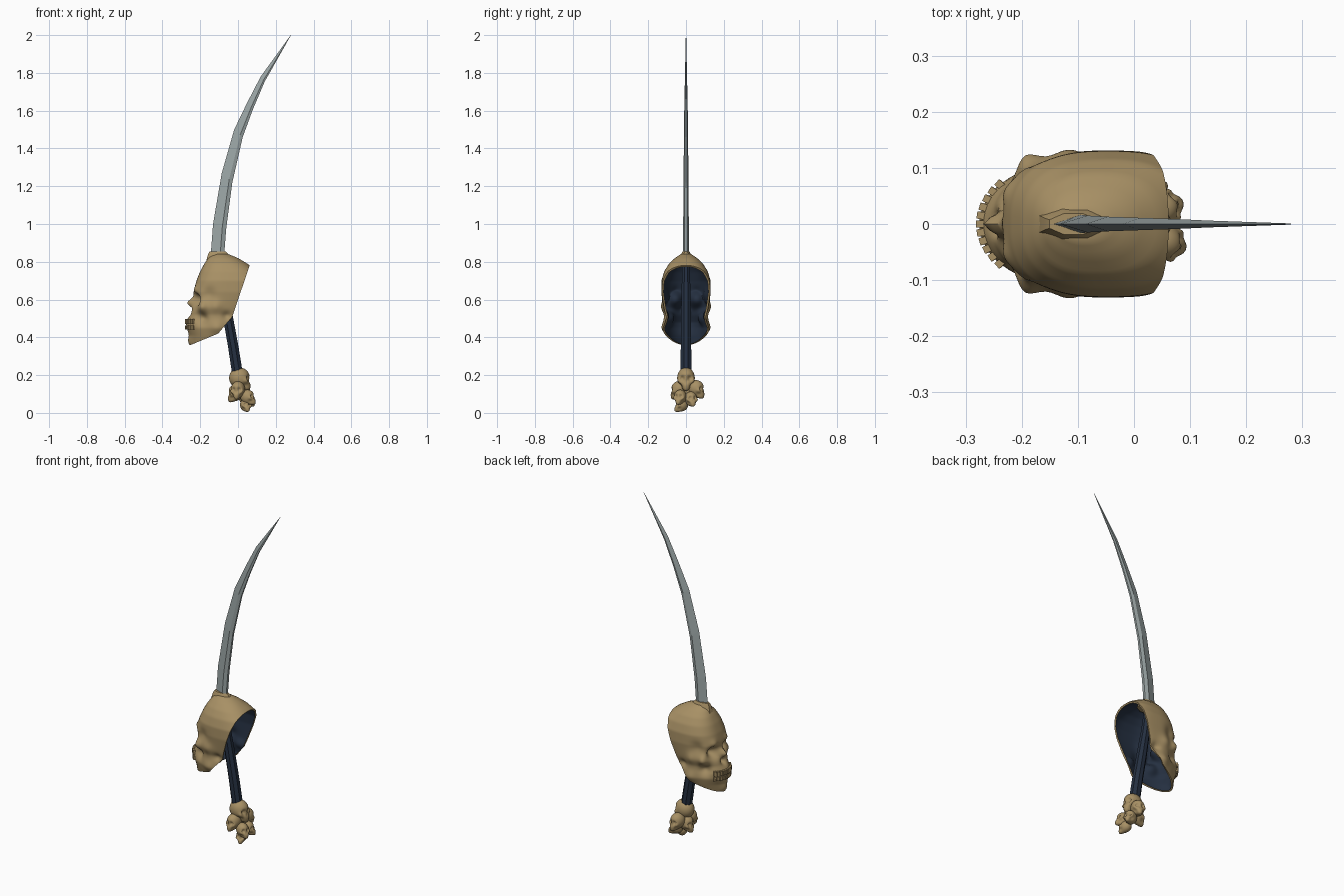
import bpy, bmesh, math
from mathutils import Vector, Matrix

if "Cube" in bpy.data.objects:
    bpy.data.objects.remove(bpy.data.objects["Cube"])


def material(name, rgb):
    m = bpy.data.materials.new(name)
    m.use_nodes = True
    m.diffuse_color = (*rgb, 1)
    m.node_tree.nodes["Principled BSDF"].inputs["Base Color"].default_value = (*rgb, 1)
    return m


bone = material("aged bone", (0.39, 0.28, 0.13))
steel = material("grey steel", (0.33, 0.38, 0.38))
navy = material("dark navy", (0.018, 0.029, 0.052))


def finish(bm, name, mats, smooth=None, shell=0):
    mesh = bpy.data.meshes.new(name)
    bm.to_mesh(mesh)
    bm.free()
    ob = bpy.data.objects.new(name, mesh)
    bpy.context.collection.objects.link(ob)
    for m in mats:
        mesh.materials.append(m)
    bpy.ops.object.select_all(action="DESELECT")
    ob.select_set(True)
    bpy.context.view_layer.objects.active = ob
    if shell:
        mod = ob.modifiers.new("thickness", "SOLIDIFY")
        mod.thickness = shell
        mod.offset = -1
        mod.material_offset = 1
        bpy.ops.object.modifier_apply(modifier=mod.name)
    if smooth:
        bpy.ops.object.shade_smooth_by_angle(angle=math.radians(smooth))
    return ob


def loft(rings):
    # Skin equal-sized rings of points and cap both ends
    bm = bmesh.new()
    rows = [[bm.verts.new(p) for p in ring] for ring in rings]
    n = len(rows[0])
    for a, b in zip(rows, rows[1:]):
        for i in range(n):
            j = (i + 1) % n
            bm.faces.new((a[i], a[j], b[j], b[i]))
    bm.faces.new(rows[0])
    bm.faces.new(rows[-1])
    bmesh.ops.recalc_face_normals(bm, faces=bm.faces)
    return bm


def sculpt(bm, dabs):
    # Soft pushes: centre, radius, displacement; mirrored when off the middle
    for centre, radius, push in dabs:
        for side in ((1, -1) if centre[1] else (1,)):
            c = Vector((centre[0], side * centre[1], centre[2]))
            d = Vector((push[0], side * push[1], push[2]))
            for v in bm.verts:
                q = (v.co - c).length / radius
                if q < 2.5:
                    v.co += d * math.exp(-q * q)


# Large skull: height, front x, back x, half width, squareness
LEVELS = [
    (0.33, -0.24, 0.00, 0.07, 2.0),
    (0.37, -0.253, 0.02, 0.088, 2.0),
    (0.41, -0.257, 0.04, 0.105, 2.0),
    (0.45, -0.272, 0.06, 0.116, 2.0),
    (0.48, -0.276, 0.07, 0.116, 2.0),
    (0.52, -0.256, 0.08, 0.116, 2.1),
    (0.57, -0.242, 0.11, 0.122, 2.4),
    (0.64, -0.236, 0.14, 0.131, 2.7),
    (0.70, -0.220, 0.13, 0.130, 2.6),
    (0.75, -0.200, 0.10, 0.115, 2.5),
    (0.79, -0.178, 0.05, 0.090, 2.4),
    (0.82, -0.158, 0.00, 0.058, 2.2),
    (0.84, -0.135, -0.05, 0.028, 2.0),
]


def skull_point(z, a):
    for lo, hi in zip(LEVELS, LEVELS[1:]):
        if z <= hi[0] + 1e-6:
            break
    f = (z - lo[0]) / (hi[0] - lo[0])
    _, front, back, w, n = [p + (q - p) * f for p, q in zip(lo, hi)]
    c, s = math.cos(a), math.sin(a)
    x = (front + back) / 2 - math.copysign(abs(c) ** (2 / n), c) * (back - front) / 2
    return Vector((x, math.copysign(abs(s) ** (2 / n), s) * w, z))


rows, around = 70, 112
bm = loft([[skull_point(0.33 + 0.51 * k / rows, math.tau * i / around)
            for i in range(around)] for k in range(rows + 1)])
sculpt(bm, [
    ((-0.235, 0.055, 0.600), 0.032, (0.050, 0, 0)),       # eye sockets
    ((-0.230, 0.060, 0.648), 0.024, (-0.012, 0, 0)),      # brows
    ((-0.240, 0, 0.585), 0.022, (-0.032, 0, 0)),          # nose bridge
    ((-0.252, 0, 0.535), 0.018, (0.030, 0, 0)),           # nasal cavity
    ((-0.190, 0.105, 0.560), 0.030, (-0.008, 0.026, 0)),  # cheekbones
    ((-0.120, 0.120, 0.560), 0.032, (0, 0.014, 0)),       # cheek arches
    ((-0.155, 0.125, 0.630), 0.035, (0, -0.014, 0)),      # temples
    ((-0.190, 0.090, 0.500), 0.030, (0.012, -0.022, 0)),  # cheek hollows
    ((-0.060, 0.115, 0.515), 0.022, (0, -0.016, 0)),      # jaw joints
    ((-0.110, 0.110, 0.450), 0.035, (0, 0.014, 0)),       # jaw corners
    ((-0.250, 0, 0.380), 0.030, (-0.010, 0, 0)),          # chin
])
# Open the back of the head and the underside of the jaw
edge = [(0.058, 0.77), (-0.03, 0.51), (-0.105, 0.42), (-0.25, 0.36)]
for (x0, z0), (x1, z1) in zip(edge, edge[1:]):
    bmesh.ops.bisect_plane(bm, geom=bm.verts[:] + bm.edges[:] + bm.faces[:],
                           plane_co=(x0, 0, z0), plane_no=(z0 - z1, 0, x1 - x0),
                           clear_outer=True)
finish(bm, "skull_guard", [bone, navy], 40, 0.010)

# Teeth along the jaw line
bm = bmesh.new()
for z, size in ((0.483, 0.026), (0.452, 0.022)):
    for i in range(-5, 6):
        a = i * 0.13
        p = skull_point(z, a)
        m = (Matrix.Translation(p) @ Matrix.Rotation(-a * 1.1, 4, "Z")
             @ Matrix.Diagonal((0.014, 0.013, size, 1)))
        bmesh.ops.create_cube(bm, size=1, matrix=m)
finish(bm, "teeth", [bone])


# Collar where the blade leaves the skull
def oval(x, z, rx, ry, n=8):
    return [(x + rx * math.cos(math.tau * (i + 0.5) / n),
             ry * math.sin(math.tau * (i + 0.5) / n), z) for i in range(n)]


finish(loft([oval(-0.10, 0.80, 0.075, 0.040), oval(-0.105, 0.84, 0.058, 0.027),
             oval(-0.108, 0.855, 0.046, 0.020)]), "blade_collar", [bone], 40)

# Grip running up into the skull
grip = [(0.0, 0.19, 0.031), (-0.025, 0.35, 0.030), (-0.052, 0.50, 0.029),
        (-0.078, 0.65, 0.025), (-0.10, 0.81, 0.022)]
finish(loft([oval(x, z, r, r) for x, z, r in grip]), "grip", [navy])

# Curved blade: left edge, right edge (x, z) and half thickness
blade = [
    ((-0.147, 0.80), (-0.076, 0.80), 0.017),
    ((-0.132, 1.00), (-0.062, 0.98), 0.015),
    ((-0.086, 1.27), (-0.030, 1.22), 0.013),
    ((-0.020, 1.50), (0.025, 1.46), 0.011),
    ((0.050, 1.645), (0.080, 1.61), 0.009),
    ((0.120, 1.78), (0.142, 1.755), 0.006),
    ((0.279, 2.00), (0.280, 1.999), 0.001),
]
sections = []
for cut, spine, t in blade:
    a, b = Vector((cut[0], 0, cut[1])), Vector((spine[0], 0, spine[1]))
    mid, y = a.lerp(b, 0.7), Vector((0, t, 0))
    sections.append([a, mid - y, b - y * 0.5, b + y * 0.5, mid + y])
finish(loft(sections), "blade", [steel])


# Pommel: cluster of little skulls, each facing outwards
def little_skull(name, place, size, turn, tilt):
    bm = bmesh.new()
    bmesh.ops.create_icosphere(bm, subdivisions=4, radius=1)
    for v in bm.verts:
        v.co.y *= 0.85
    sculpt(bm, [
        ((-0.60, 0, -0.80), 0.55, (-0.35, 0, -0.40)),
        ((-0.60, 0.60, -0.30), 0.25, (-0.10, 0.15, 0)),
        ((-0.90, 0.34, -0.05), 0.24, (0.38, 0, 0)),
        ((-0.95, 0, -0.38), 0.15, (0.25, 0, 0)),
        ((-0.55, 0.70, -0.75), 0.30, (0, -0.20, 0)),
        ((-0.90, 0, -0.95), 0.13, (0.15, 0, 0)),
    ])
    bm.transform(Matrix.Translation(place)
                 @ Matrix.Rotation(math.radians(turn), 4, "Z")
                 @ Matrix.Rotation(math.radians(tilt), 4, "Y")
                 @ Matrix.Scale(size, 4))
    finish(bm, name, [bone], 50)


cluster = [
    ((0.008, 0.000, 0.185), 0.055, 180, 0),
    ((0.018, 0.052, 0.130), 0.044, 250, 0),
    ((0.000, -0.036, 0.125), 0.043, 75, 0),
    ((0.050, -0.030, 0.085), 0.038, 160, 10),
    ((0.045, 0.025, 0.075), 0.038, 200, 10),
    ((-0.008, 0.010, 0.110), 0.043, 0, 0),
    ((0.040, -0.022, 0.043), 0.034, 110, 10),
]
for i, spec in enumerate(cluster):
    little_skull(f"pommel_skull_{i + 1}", *spec)
